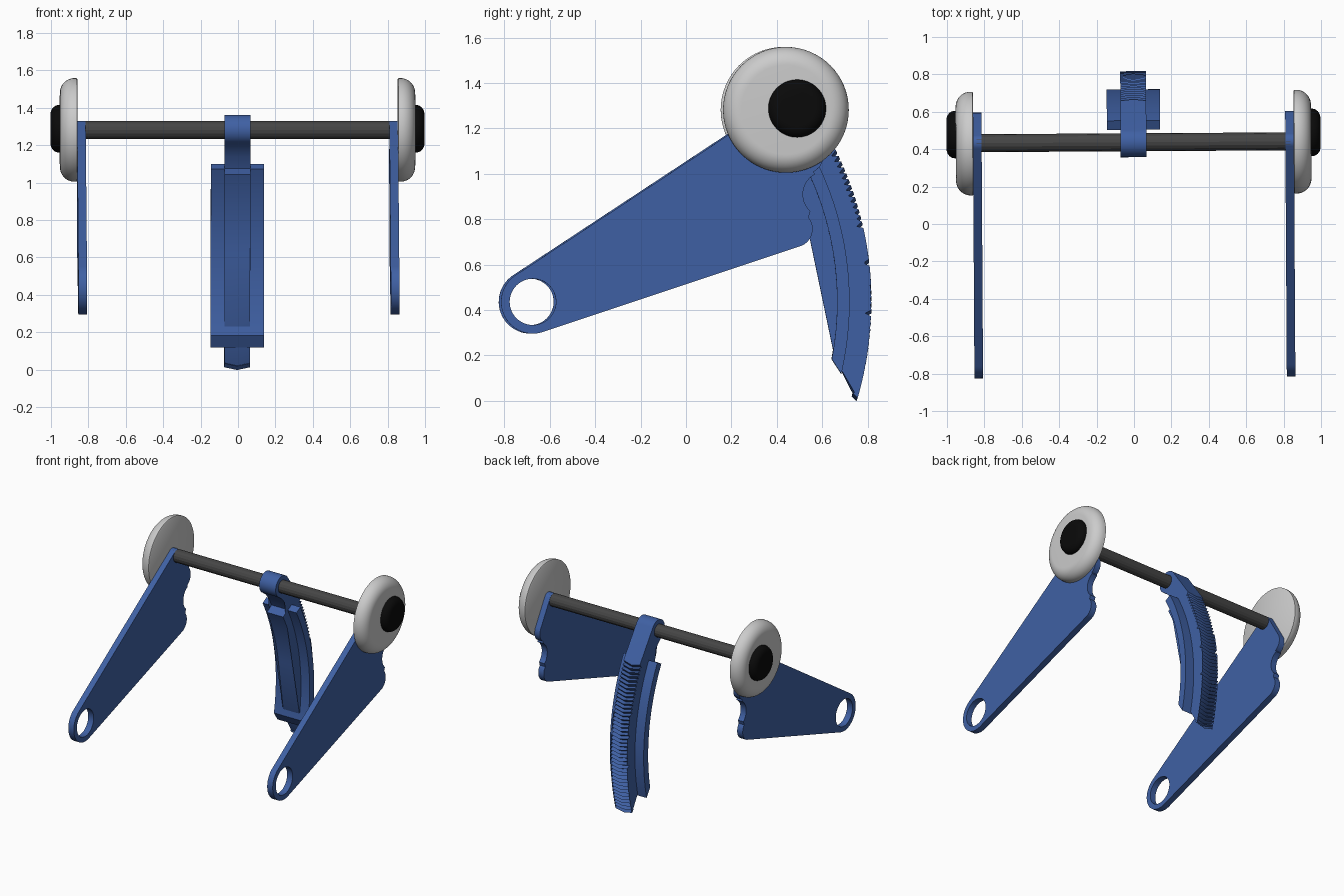
import bpy, bmesh
from math import sin, cos, radians, pi
from mathutils import Matrix

if "Cube" in bpy.data.objects:
    bpy.data.objects.remove(bpy.data.objects["Cube"])

YAW = 0.006                      # whole model sits turned very slightly
PIV = (-0.68, 0.436)             # pivot ring centre (y, z)
AX = (0.437, 1.282)              # axle centre (y, z)
TO_YZ = Matrix(((0, 0, 1, 0), (1, 0, 0, 0), (0, 1, 0, 0), (0, 0, 0, 1)))


def material(name, rgb):
    m = bpy.data.materials.new(name)
    m.diffuse_color = (*rgb, 1)
    m.use_nodes = True
    m.node_tree.nodes["Principled BSDF"].inputs["Base Color"].default_value = m.diffuse_color
    return m


BLUE = material("blue", (0.05, 0.118, 0.37))
DARK = material("dark_grey", (0.06, 0.06, 0.06))
BLACK = material("black", (0.003, 0.003, 0.003))


def arc(c, r, a0, a1, n=12):
    return [(c[0] + r * cos(radians(a0 + (a1 - a0) * i / n)),
             c[1] + r * sin(radians(a0 + (a1 - a0) * i / n))) for i in range(n + 1)]


def finish(o, mat, smooth=True):
    if mat:
        o.data.materials.append(mat)
    o.rotation_euler.z = YAW
    bpy.ops.object.select_all(action='DESELECT')
    o.select_set(True)
    bpy.context.view_layer.objects.active = o
    if smooth:
        bpy.ops.object.shade_smooth_by_angle(angle=radians(30))
    return o


def from_bmesh(name, bm, mat, smooth=True):
    bmesh.ops.recalc_face_normals(bm, faces=bm.faces)
    me = bpy.data.meshes.new(name)
    bm.to_mesh(me)
    bm.free()
    o = bpy.data.objects.new(name, me)
    bpy.context.collection.objects.link(o)
    return finish(o, mat, smooth)


def slab(name, loops, x, half, mat):
    """Flat outline in the y-z plane, with holes, thickened along x."""
    cu = bpy.data.curves.new(name, 'CURVE')
    cu.dimensions, cu.fill_mode, cu.extrude = '2D', 'BOTH', half
    for pts in loops:
        s = cu.splines.new('POLY')
        s.points.add(len(pts) - 1)
        for p, (a, b) in zip(s.points, pts):
            p.co = (a, b, 0, 1)
        s.use_cyclic_u = True
    o = bpy.data.objects.new(name, cu)
    bpy.context.collection.objects.link(o)
    bpy.ops.object.select_all(action='DESELECT')
    o.select_set(True)
    bpy.context.view_layer.objects.active = o
    bpy.ops.object.convert(target='MESH')
    o = bpy.context.view_layer.objects.active
    bm = bmesh.new()
    bm.from_mesh(o.data)
    bmesh.ops.remove_doubles(bm, verts=bm.verts, dist=1e-5)
    bm.transform(Matrix.Translation((x, 0, 0)) @ TO_YZ)
    bmesh.ops.recalc_face_normals(bm, faces=bm.faces)
    bm.to_mesh(o.data)
    bm.free()
    return finish(o, mat)


def lathe(name, prof, c, side, mat, n=64):
    """Revolve (radius, x) points about an x-wise line through c."""
    bm = bmesh.new()
    rings = [[bm.verts.new((side * x, c[0] + r * cos(2 * pi * i / n), c[1] + r * sin(2 * pi * i / n)))
              for i in range(n)] for r, x in prof]
    for a, b in zip(rings, rings[1:]):
        for i in range(n):
            j = (i + 1) % n
            bm.faces.new((a[i], a[j], b[j], b[i]))
    bm.faces.new(rings[0])
    bm.faces.new(rings[-1])
    return from_bmesh(name, bm, mat, n > 20)


# side arms with pivot hole and wavy rear edge
arm = (arc(PIV, 0.14, 288.8, 123.5, 28) + arc(AX, 0.048, 123.5, 30)
       + arc((0.52, 1.08), 0.08, 30, -62) + arc((0.61, 0.91), 0.1, 118, 228)
       + arc((0.473, 0.757), 0.08, 40, -71.2))
hole = arc(PIV, 0.102, 0, 352.5, 47)

# wheel and cap sections
wheel = [(0.27, 0.856), (0.277, 0.860)] + [(0.197 + 0.08 * cos(a * pi / 20), 0.872 + 0.078 * sin(a * pi / 20))
                                          for a in range(11)]
cap = [(0.127, 0.93), (0.127, 0.95)] + [(0.077 + 0.05 * cos(a * pi / 16), 0.955 + 0.045 * sin(a * pi / 16))
                                       for a in range(9)]
for side, tag in ((-1, "left"), (1, "right")):
    slab(tag + "_arm", [arm, hole], side * 0.835, 0.023, BLUE)
    lathe(tag + "_wheel", wheel, (AX[0] - 0.002, AX[1]), side, None)
    lathe(tag + "_cap", cap, (0.484, 1.288), side, BLACK)

# axle
lathe("axle", [(0.048, -0.84), (0.048, 0.84)], AX, 1, DARK, 16)

# guide flange on both sides of the rack
flange = arc(PIV, 1.40, 28.3, -13.1, 28) + arc(PIV, 1.345, -10.8, 28.3, 28)
slab("rack_flange", [flange], 0, 0.142, BLUE)

# curved rack: teeth bend to a chevron at the middle, upper end wraps the axle
TEETH, A0, A1 = 40, 26.5, -16.4


def rack_outline(shift):
    pts = []
    for i in range(TEETH * 2 + 1):
        a = radians(A0 + (A1 - A0) * i / (TEETH * 2) - shift)
        r = 1.497 if i % 2 == 0 else 1.470
        pts.append((PIV[0] + r * cos(a), PIV[1] + r * sin(a)))
    pts += [(0.656, 0.185)]
    pts += arc(PIV, 1.282, 8, 28.3, 16)
    pts += [(PIV[0] + 1.35 * cos(radians(28.3)), PIV[1] + 1.35 * sin(radians(28.3)))]
    pts += [(0.475, 1.14), (0.435, 1.185)]
    pts += arc(AX, 0.08, 245, 35, 20)
    return pts


bm = bmesh.new()
rows = [[bm.verts.new((x, y, z)) for y, z in rack_outline(s)]
        for x, s in ((-0.069, 0), (0, 0.6), (0.069, 0))]
for a, b in zip(rows, rows[1:]):
    for i in range(len(a)):
        j = (i + 1) % len(a)
        bm.faces.new((a[i], a[j], b[j], b[i]))
caps = [bm.faces.new(rows[0]), bm.faces.new(rows[-1])]
bmesh.ops.triangulate(bm, faces=caps)
from_bmesh("curved_rack", bm, BLUE)
